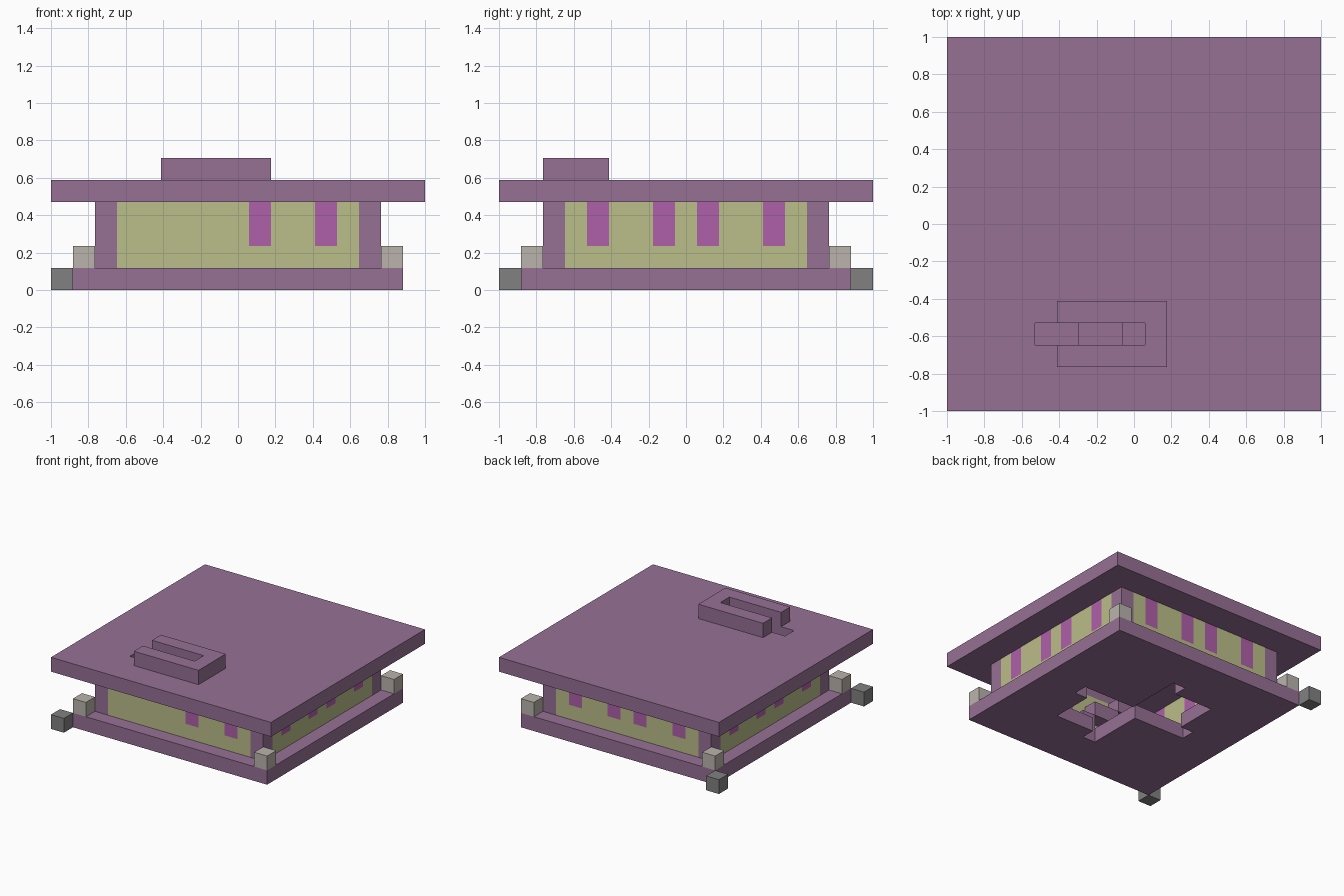
import bpy, bmesh
from mathutils import Vector

cube = bpy.data.objects.get("Cube")
if cube:
    bpy.data.objects.remove(cube, do_unlink=True)

U = 2 / 17      # one building block
MID = 8         # index of the middle block


def material(name, rgb):
    m = bpy.data.materials.new(name)
    m.use_nodes = True
    m.diffuse_color = (*rgb, 1)
    m.node_tree.nodes["Principled BSDF"].inputs["Base Color"].default_value = (*rgb, 1)
    return m


PURPLE = material("dusty purple", (0.305, 0.165, 0.30))
CREAM = material("olive cream", (0.50, 0.51, 0.25))
MAGENTA = material("magenta", (0.43, 0.117, 0.40))
STONE = material("pale stone", (0.49, 0.455, 0.41))
GREY = material("dark grey", (0.22, 0.22, 0.22))


def point(x, y, z):
    return Vector((x * U - 1, y * U - 1, z * U))


def finish(bm, name, *mats):
    bmesh.ops.recalc_face_normals(bm, faces=bm.faces)
    mesh = bpy.data.meshes.new(name)
    bm.to_mesh(mesh)
    bm.free()
    for m in mats:
        mesh.materials.append(m)
    ob = bpy.data.objects.new(name, mesh)
    bpy.context.collection.objects.link(ob)
    return ob


def box_bm(lo, hi):
    bm = bmesh.new()
    bmesh.ops.create_cube(bm, size=1)
    a, b = point(*lo), point(*hi)
    for v in bm.verts:
        v.co = (a + b) / 2 + v.co * (b - a)
    return bm


def box(name, mat, lo, hi):
    return finish(box_bm(lo, hi), name, mat)


def slab(name, mat, xs, ys, z, hole):
    """One-block-thick plate made of cells, leaving out those in the hole."""
    bm = bmesh.new()
    for i in range(*xs):
        for j in range(*ys):
            if not hole(i, j):
                bm.faces.new([bm.verts.new(point(i + a, j + b, z))
                              for a, b in ((0, 0), (1, 0), (1, 1), (0, 1))])
    bmesh.ops.remove_doubles(bm, verts=bm.verts, dist=U / 100)
    top = bmesh.ops.extrude_face_region(bm, geom=bm.faces[:], use_keep_orig=True)["geom"]
    for v in top:
        if isinstance(v, bmesh.types.BMVert):
            v.co.z += U
    return finish(bm, name, mat)


# Base plate with a cross and two square openings
def base_hole(i, j):
    i, j = i - MID, j - MID
    reach = max(abs(i), abs(j))
    return (i * j == 0 and reach <= 4) or (i * j < 0 and reach <= 3)


slab("base", PURPLE, (1, 16), (1, 16), 0, base_hole)


# Roof with stairwell, and a railing around it
def stairwell(i, j):
    return j == 3 and 4 <= i <= 8


slab("roof", PURPLE, (0, 17), (0, 17), 4, stairwell)
slab("stair_railing", PURPLE, (5, 10), (2, 5), 5, stairwell)

# Steps down from the roof
for n, (a, b) in enumerate(((4, 6), (6, 8), (8, 9))):
    box(f"step_{n + 1}", PURPLE, (a, 3, 3 - n), (b, 4, 4 - n))

# Corner posts and the blocks outside them
for sx, x in (("right", 2), ("left", 14)):
    for sy, y in (("front", 2), ("back", 14)):
        box(f"{sy}_{sx}_post", PURPLE, (x, y, 1), (x + 1, y + 1, 4))
        ox, oy = (1 if x == 2 else 15), (1 if y == 2 else 15)
        box(f"{sy}_{sx}_corner_block", STONE, (ox, oy, 1), (ox + 1, oy + 1, 2))

# Loose grey blocks beside the base
for side, y in (("front", 0), ("back", 16)):
    box(f"{side}_grey_block", GREY, (0, y, 0), (1, y + 1, 1))


# Cream walls with magenta hangings from the top
def wall(name, axis, at, strips):
    lo, hi = [3, 3, 1], [14, 14, 4]
    lo[1 - axis], hi[1 - axis] = at, at + 1
    bm = box_bm(lo, hi)
    along = Vector((1, 0, 0)) if axis == 0 else Vector((0, 1, 0))
    cuts = [(point(e, e, 2), along) for s in strips for e in (s, s + 1)]
    cuts.append((point(MID, MID, 2), Vector((0, 0, 1))))
    for co, no in cuts:
        bmesh.ops.bisect_plane(bm, geom=bm.verts[:] + bm.edges[:] + bm.faces[:],
                               plane_co=co, plane_no=no)
    for f in bm.faces:
        c = f.calc_center_median()
        cell = int((c[axis] + 1) / U)
        f.material_index = int(cell in strips and c.z > 2.1 * U)
    finish(bm, name, CREAM, MAGENTA)


ALL = (4, 7, 9, 12)
wall("front_wall", 0, 2, (9, 12))
wall("back_wall", 0, 14, ALL)
wall("right_wall", 1, 2, ALL)
wall("left_wall", 1, 14, ALL)
